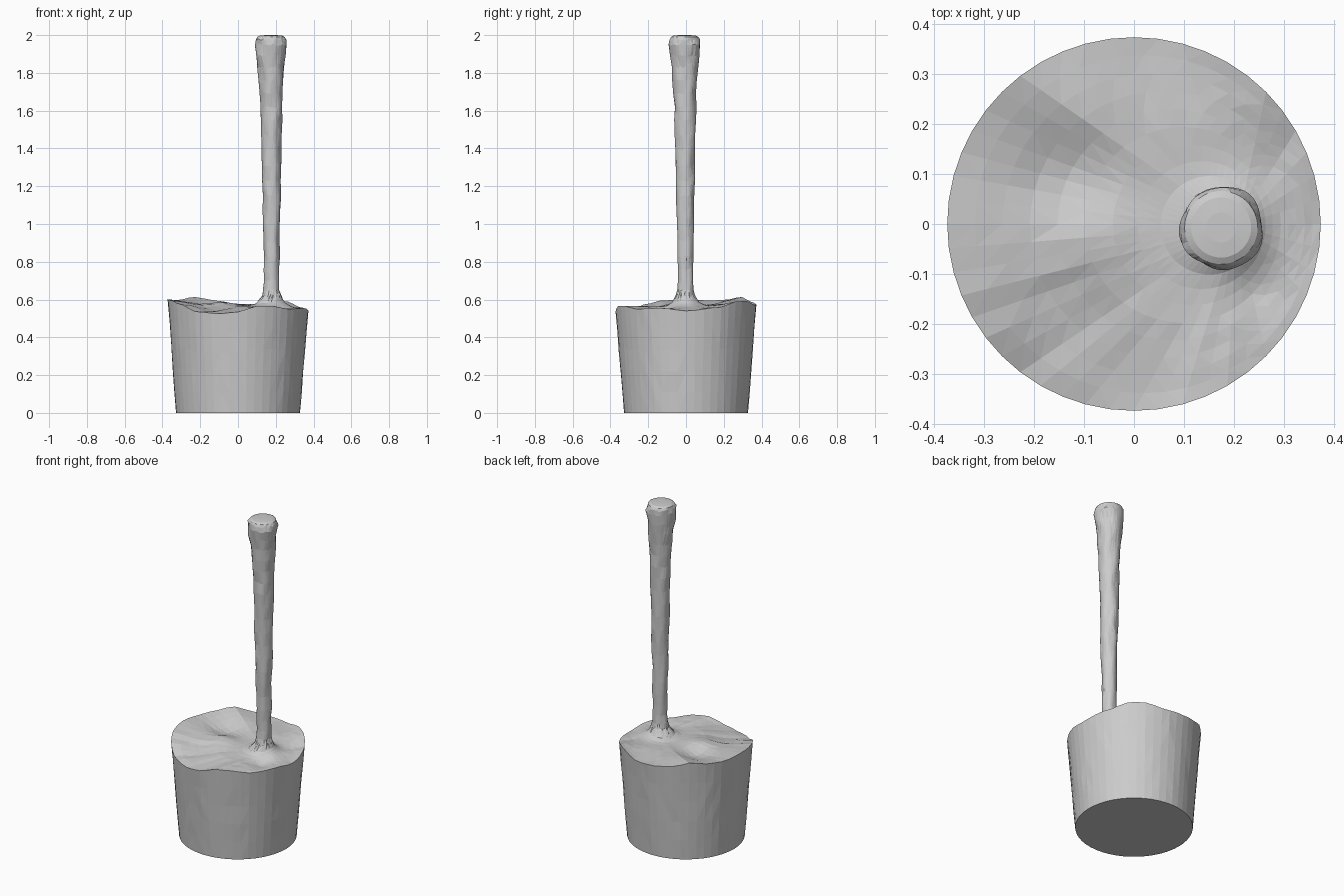
import bpy, bmesh, math, random

if "Cube" in bpy.data.objects:
    bpy.data.objects.remove(bpy.data.objects["Cube"])

random.seed(4)
SEG = 48
CX, CY = 0.178, -0.003          # axis of the falling stream

# Height of the wavy rim by angle in degrees
RIM = [(0, .54), (30, .56), (45, .59), (58, .592), (78, .57), (95, .575), (112, .588),
       (130, .615), (142, .6), (160, .595), (180, .602), (200, .595), (215, .575), (235, .535),
       (255, .525), (270, .535), (285, .565), (300, .565), (315, .55), (340, .555), (360, .54)]

# Ripples: x, y, height, spread
RIPPLES = [(-.16, .10, -.03, .1), (-.08, -.03, .02, .08), (-.17, -.17, -.022, .09),
           (.02, -.2, .01, .1), (.25, -.13, -.02, .07), (.1, .2, .01, .1),
           (-.1, .24, .012, .09), (.27, .14, -.008, .07)]

# Stream profile: z, radius
STREAM = [(1.975, .08), (1.95, .083), (1.89, .077), (1.83, .07), (1.76, .065),
          (1.69, .060), (1.62, .057), (1.55, .057), (1.47, .054), (1.39, .052),
          (1.31, .051), (1.23, .049), (1.15, .048), (1.07, .046), (0.99, .044),
          (0.91, .042), (0.83, .042), (0.76, .040), (0.70, .040), (0.65, .043), (0.62, .050)]


def lerp_table(table, t):
    for (a, va), (b, vb) in zip(table, table[1:]):
        if a <= t <= b:
            f = (t - a) / (b - a)
            f = f * f * (3 - 2 * f)
            return va + (vb - va) * f
    return table[-1][1]


def rim_height(a):
    return lerp_table(RIM, math.degrees(a) % 360)


def surface_point(a, t):
    """Point between the foot of the stream (t=0) and the rim (t=1)."""
    x0, y0 = CX + .05 * math.cos(a), CY + .05 * math.sin(a)
    x1, y1 = .373 * math.cos(a), .373 * math.sin(a)
    x, y = x0 + (x1 - x0) * t, y0 + (y1 - y0) * t
    z = .562 + (rim_height(a) - .562) * t ** 1.6
    for rx, ry, h, s in RIPPLES:
        z += h * (1 - t ** 4) * math.exp(-((x - rx) ** 2 + (y - ry) ** 2) / (s * s))
    d = math.hypot(x - CX, y - CY)
    z += .055 * math.exp(-(d - .05) / .028) * (1 - t ** 4)
    if .35 < t < 1:
        z += random.uniform(-.0015, .0015)
    return x, y, z


bm = bmesh.new()
angles = [2 * math.pi * i / SEG for i in range(SEG)]
rings = []


def add_ring(points):
    ring = [bm.verts.new(p) for p in points]
    if rings:
        prev = rings[-1]
        for i in range(SEG):
            j = (i + 1) % SEG
            bm.faces.new((prev[i], ring[i], ring[j], prev[j]))
    rings.append(ring)


# Slightly domed top of the stream
for r, z in ((.03, 2.0), (.06, 1.997), (.073, 1.99)):
    add_ring([(CX - .004 + r * math.cos(a), -.007 + r * math.sin(a), z) for a in angles])

# Lumpy falling stream
for z, r in STREAM:
    p1, p2 = random.uniform(0, 6.28), random.uniform(0, 6.28)
    ox, oy = random.uniform(-.002, .002), random.uniform(-.002, .002)
    lean = -.005 * max(0, z - 1.2)
    pts = []
    for a in angles:
        rr = r * (1 + .03 * math.cos(3 * a + p1) + .025 * math.cos(5 * a + p2))
        zz = z + random.uniform(-.006, .006)
        pts.append((CX + lean + ox + rr * math.cos(a), CY + lean + oy + rr * math.sin(a), zz))
    add_ring(pts)

# Rippled liquid surface
for t in (.07, .15, .24, .34, .45, .56, .67, .78, .89, 1.0):
    add_ring([surface_point(a, t) for a in angles])

# Tapered side
for f in (.8, .6, .4, .2, 0):
    pts = []
    for a in angles:
        r = .328 + .044 * f + (random.uniform(-.0015, .0015) if f else 0)
        pts.append((r * math.cos(a), r * math.sin(a), rim_height(a) * f))
    add_ring(pts)

# Caps at top and bottom
bm.faces.new(rings[0])
bm.faces.new(list(reversed(rings[-1])))
bmesh.ops.triangulate(bm, faces=bm.faces[:])
bmesh.ops.recalc_face_normals(bm, faces=bm.faces[:])

mesh = bpy.data.meshes.new("poured_liquid")
bm.to_mesh(mesh)
bm.free()
bpy.context.collection.objects.link(bpy.data.objects.new("poured_liquid", mesh))
